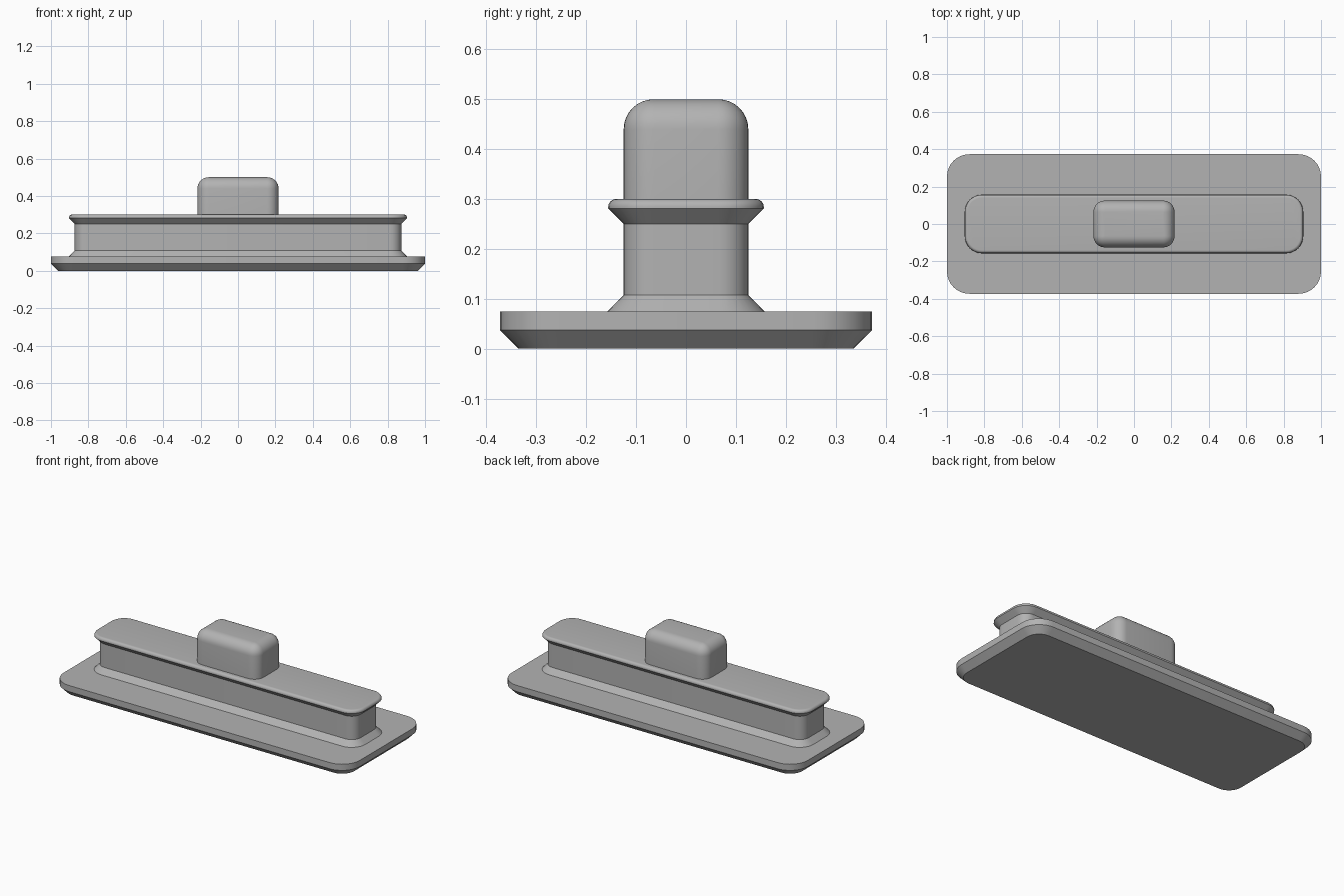
import bpy
import bmesh
from math import cos, sin, pi, radians

if "Cube" in bpy.data.objects:
    bpy.data.objects.remove(bpy.data.objects["Cube"])

grey = bpy.data.materials.new("mid_grey")
grey.use_nodes = True
colour = (0.45, 0.45, 0.45, 1)
grey.diffuse_color = colour
grey.node_tree.nodes["Principled BSDF"].inputs["Base Color"].default_value = colour


def ring(bm, hx, hy, r, z, steps=8):
    """Rounded rectangle of vertices at height z."""
    verts = []
    for q, (sx, sy) in enumerate([(1, 1), (-1, 1), (-1, -1), (1, -1)]):
        for i in range(steps + 1):
            a = (q + i / steps) * pi / 2
            verts.append(bm.verts.new((sx * (hx - r) + r * cos(a),
                                       sy * (hy - r) + r * sin(a), z)))
    return verts


def loft(name, hx, hy, r, profile):
    """Stack rounded rectangles; profile holds (outward offset, height)."""
    bm = bmesh.new()
    rings = [ring(bm, hx + d, hy + d, r + d, z) for d, z in profile]
    for low, high in zip(rings, rings[1:]):
        n = len(low)
        for i in range(n):
            j = (i + 1) % n
            bm.faces.new((low[i], low[j], high[j], high[i]))
    bm.faces.new(rings[0][::-1])
    bm.faces.new(rings[-1])
    mesh = bpy.data.meshes.new(name)
    bm.to_mesh(mesh)
    bm.free()
    mesh.materials.append(grey)
    obj = bpy.data.objects.new(name, mesh)
    bpy.context.collection.objects.link(obj)
    bpy.ops.object.select_all(action='DESELECT')
    obj.select_set(True)
    bpy.context.view_layer.objects.active = obj
    bpy.ops.object.shade_smooth_by_angle(angle=radians(30))
    return obj


def fillet(d, top, r, steps=8):
    """Rounded top edge of a profile."""
    return [(d - r + r * cos(i / steps * pi / 2), top - r + r * sin(i / steps * pi / 2))
            for i in range(steps + 1)]


# Base plate with a chamfered underside
loft("base_plate", 1.0, 0.373, 0.12, [(-0.0375, 0), (0, 0.0375), (0, 0.075)])

# Waisted body with flared foot and rounded rim
loft("waisted_body", 0.873, 0.125, 0.06,
     [(0.032, 0.07), (0.032, 0.075), (0, 0.1075), (0, 0.25), (0.031, 0.281)]
     + fillet(0.031, 0.3, 0.016))

# Rounded top knob
loft("top_knob", 0.217, 0.125, 0.061, [(0, 0.295)] + fillet(0, 0.5, 0.06))
